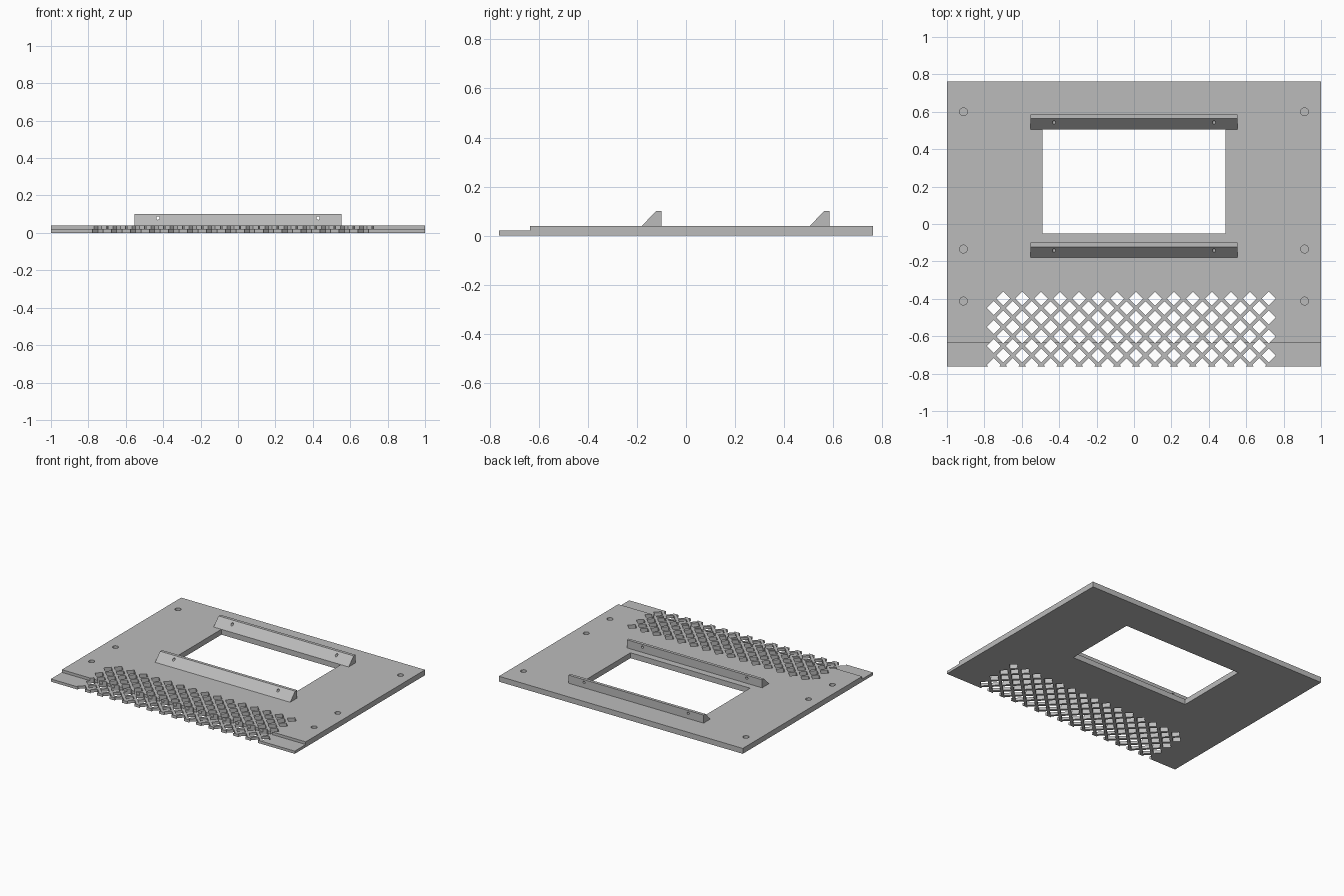
import bpy, bmesh, math
from mathutils import Matrix, Vector

if "Cube" in bpy.data.objects:
    bpy.data.objects.remove(bpy.data.objects["Cube"])

grey = bpy.data.materials.new("matte grey")
grey.use_nodes = True
colour = (0.5, 0.5, 0.5, 1)
grey.diffuse_color = colour
grey.node_tree.nodes["Principled BSDF"].inputs["Base Color"].default_value = colour


def finish(name, bm):
    """Turn a bmesh into a grey object."""
    bmesh.ops.recalc_face_normals(bm, faces=bm.faces)
    mesh = bpy.data.meshes.new(name)
    bm.to_mesh(mesh)
    bm.free()
    mesh.materials.append(grey)
    obj = bpy.data.objects.new(name, mesh)
    bpy.context.collection.objects.link(obj)
    return obj


def extrude_x(name, profile, half):
    """Sweep a (y, z) profile across the width."""
    bm = bmesh.new()
    face = bm.faces.new([bm.verts.new((-half, y, z)) for y, z in profile])
    new = bmesh.ops.extrude_face_region(bm, geom=[face])["geom"]
    verts = [v for v in new if isinstance(v, bmesh.types.BMVert)]
    bmesh.ops.translate(bm, verts=verts, vec=(2 * half, 0, 0))
    return finish(name, bm)


def add_prism(bm, sides, radius, depth, centre, turn=Matrix()):
    bmesh.ops.create_cone(bm, cap_ends=True, segments=sides, radius1=radius,
                          radius2=radius, depth=depth,
                          matrix=Matrix.Translation(Vector(centre)) @ turn)


def cut(obj, bm):
    """Subtract a bmesh from an object and discard the cutter."""
    cutter = finish("cutter", bm)
    cutter.hide_render = True
    mod = obj.modifiers.new("cut", "BOOLEAN")
    mod.operation = "DIFFERENCE"
    mod.solver = "EXACT"
    mod.object = cutter
    bpy.context.view_layer.objects.active = obj
    bpy.ops.object.modifier_apply(modifier=mod.name)
    bpy.data.objects.remove(cutter)


# Base plate with a thinner front lip
TOP, LIP, END = 0.04, 0.02, 0.763
plate = extrude_x("base_plate", [(-END, 0), (END, 0), (END, TOP),
                                 (-0.635, TOP), (-0.635, LIP), (-END, LIP)], 1)

# Rectangular window, blind screw holes and diamond lattice
holes = bmesh.new()
bmesh.ops.create_cube(holes, size=1, matrix=Matrix.Translation((0, 0.228, 0))
                      @ Matrix.Diagonal((0.98, 0.556, 0.2, 1)))
for x in (-0.912, 0.912):
    for y in (0.6, -0.134, -0.412):
        add_prism(holes, 24, 0.021, 0.06, (x, y, TOP))
STEP = 0.1014
for row in range(8):
    start = -0.699 if row % 2 == 0 else -0.699 - STEP / 2
    for col in range(15):
        add_prism(holes, 4, 0.037, 0.2,
                  (start + col * STEP, -0.399 - row * STEP / 2, 0))
cut(plate, holes)

# Two wedge rails, each with a pair of through holes
for name, y in (("front_rail", -0.18), ("back_rail", 0.505)):
    rail = extrude_x(name, [(y, TOP), (y + 0.08, TOP),
                            (y + 0.08, 0.1), (y + 0.058, 0.1)], 0.554)
    bores = bmesh.new()
    for x in (-0.428, 0.428):
        add_prism(bores, 16, 0.009, 0.3, (x, y + 0.04, 0.079),
                  Matrix.Rotation(math.pi / 2, 4, "X"))
    cut(rail, bores)
